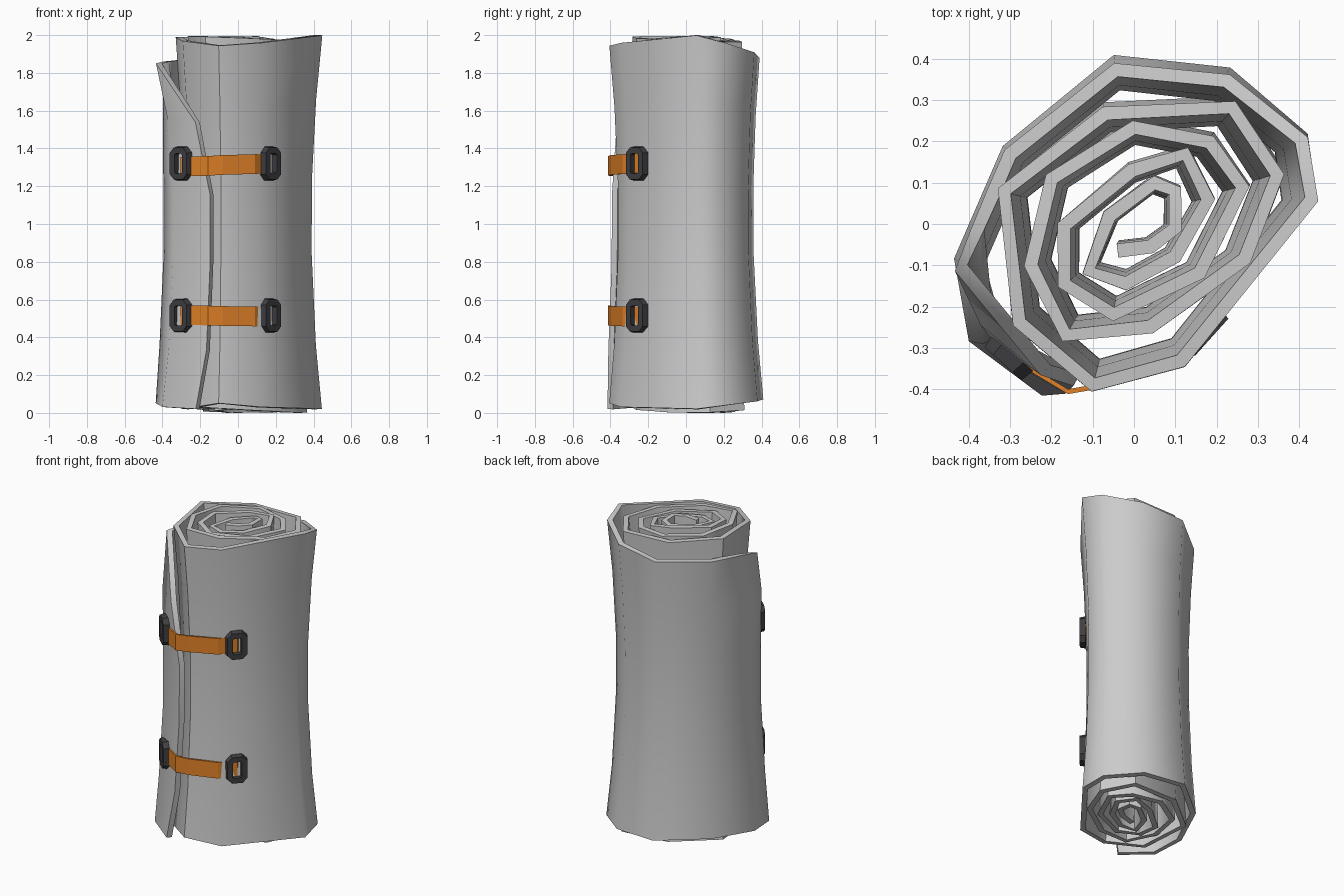
import bpy, bmesh, math
from mathutils import Vector, Matrix

if "Cube" in bpy.data.objects:
    bpy.data.objects.remove(bpy.data.objects["Cube"])


def new_object(name, verts, faces, colour=None):
    mesh = bpy.data.meshes.new(name)
    mesh.from_pydata(verts, [], faces)
    bm = bmesh.new()
    bm.from_mesh(mesh)
    bmesh.ops.recalc_face_normals(bm, faces=bm.faces)
    bm.to_mesh(mesh)
    bm.free()
    ob = bpy.data.objects.new(name, mesh)
    bpy.context.collection.objects.link(ob)
    if colour:
        mat = bpy.data.materials.new(name + "_colour")
        mat.diffuse_color = (*colour, 1)
        mat.use_nodes = True
        mat.node_tree.nodes["Principled BSDF"].inputs["Base Color"].default_value = mat.diffuse_color
        mesh.materials.append(mat)
    return ob


# Rolled sheet: spiral centreline of the inner turns, seen from above
inner = [(-.04, -.065), (.04, -.055), (.10, -.01), (.10, .08), (.05, .10),
         (-.06, .02), (-.11, -.115), (-.02, -.145), (.10, -.08), (.18, .06),
         (.125, .17), (-.005, .13), (-.17, -.005), (-.17, -.145), (-.05, -.22),
         (.16, -.12), (.265, .09), (.185, .20), (0, .235), (-.20, .11),
         (-.25, -.10), (-.165, -.27), (.04, -.25), (.27, -.085), (.35, .12),
         (.24, .285), (-.07, .27)]
# Outer turn: x, y, bottom z, top z
outer = [(-.315, .08, .03, 1.99), (-.28, -.24, .02, 1.97), (-.10, -.395, .05, 1.945),
         (.115, -.335, .03, 1.96), (.43, .06, .02, 2.0), (.41, .205, .04, 1.96),
         (.23, .355, .06, 1.91), (-.045, .385, .07, 1.88), (-.31, .175, .07, 1.87)]
flap = [(-.31, .175), (-.435, -.11), (-.38, -.31), (-.16, -.435)]
flap_z = [(.05, 1.865), (.03, 1.86), (.02, 1.85)]
levels = [0, .17, .42, .62, .83, 1]
flap_reach = [2.75, 2.95, 3, 3, 2.65, 1]     # how far the free edge wraps at each level

columns = [(x, y, .015 + .015 * math.sin(i), 1.98 + .015 * math.sin(i * .7))
           for i, (x, y) in enumerate(inner)] + outer


def along_flap(u):
    i = min(int(u), 2)
    return Vector(flap[i]).lerp(Vector(flap[i + 1]), u - i)


verts = []
for t, reach in zip(levels, flap_reach):
    row = columns + [(*along_flap(reach * (k + 1) / 3), *flap_z[k]) for k in range(3)]
    for x, y, lo, hi in row:
        z = lo + (hi - lo) * t
        s = .865 + .135 * (z - 1) ** 2
        back = 1 + .04 * (1 - t) if y > 0 else 1
        verts.append((x * s, y * s * back, z))
n = len(columns) + 3
faces = [(r * n + c, r * n + c + 1, (r + 1) * n + c + 1, (r + 1) * n + c)
         for r in range(len(levels) - 1) for c in range(n - 1)]
sheet = new_object("rolled_sheet", verts, faces)
solid = sheet.modifiers.new("thickness", 'SOLIDIFY')
solid.thickness = .034
solid.offset = 0
bpy.context.view_layer.objects.active = sheet
sheet.select_set(True)
bpy.ops.object.modifier_apply(modifier="thickness")
bpy.ops.object.shade_smooth_by_angle(angle=math.radians(50))


# Straps: flat band following the front of the roll
def strap(name, z_left, z_right):
    path = [(-.305, -.325), (-.16, -.412), (-.08, -.398), (.09, -.335), (.17, -.25)]
    v = []
    for i, (x, y) in enumerate(path):
        z = z_left + (z_right - z_left) * i / 4
        for d, dz in ((0, -.052), (0, .052), (.012, .052), (.012, -.052)):
            v.append((x, y + d, z + dz))
    f = [(4 * i + j, 4 * i + (j + 1) % 4, 4 * i + 4 + (j + 1) % 4, 4 * i + 4 + j)
         for i in range(4) for j in range(4)]
    f += [(0, 1, 2, 3), (16, 17, 18, 19)]
    new_object(name, v, f, (.75, .22, .02))


# Buckles: eight-sided frame with a slot, turned to lie on the roll
def ring(w, h, c, y):
    return [(w, y, h - c), (w - c, y, h), (c - w, y, h), (-w, y, h - c),
            (-w, y, c - h), (c - w, y, -h), (w - c, y, -h), (w, y, c - h)]


def buckle(name, x, y, z, angle):
    loops = [ring(.066, .090, .032, .018), ring(.060, .084, .028, -.018),
             ring(.026, .052, .006, -.018), ring(.026, .052, .006, .018)]
    m = Matrix.Translation((x, y, z)) @ Matrix.Rotation(math.radians(angle), 4, 'Z')
    v = [m @ Vector(p) for loop in loops for p in loop]
    f = [(a * 8 + j, a * 8 + (j + 1) % 8, (a + 1) % 4 * 8 + (j + 1) % 8, (a + 1) % 4 * 8 + j)
         for a in range(4) for j in range(8)]
    new_object(name, v, f, (.05, .05, .055))


for label, zl, zr, zb in (("upper", 1.303, 1.322, 1.32), ("lower", .518, .508, .515)):
    strap(label + "_strap", zl, zr)
    buckle(label + "_left_buckle", -.305, -.325, zb, -42)
    buckle(label + "_right_buckle", .175, -.262, zb, 48)
